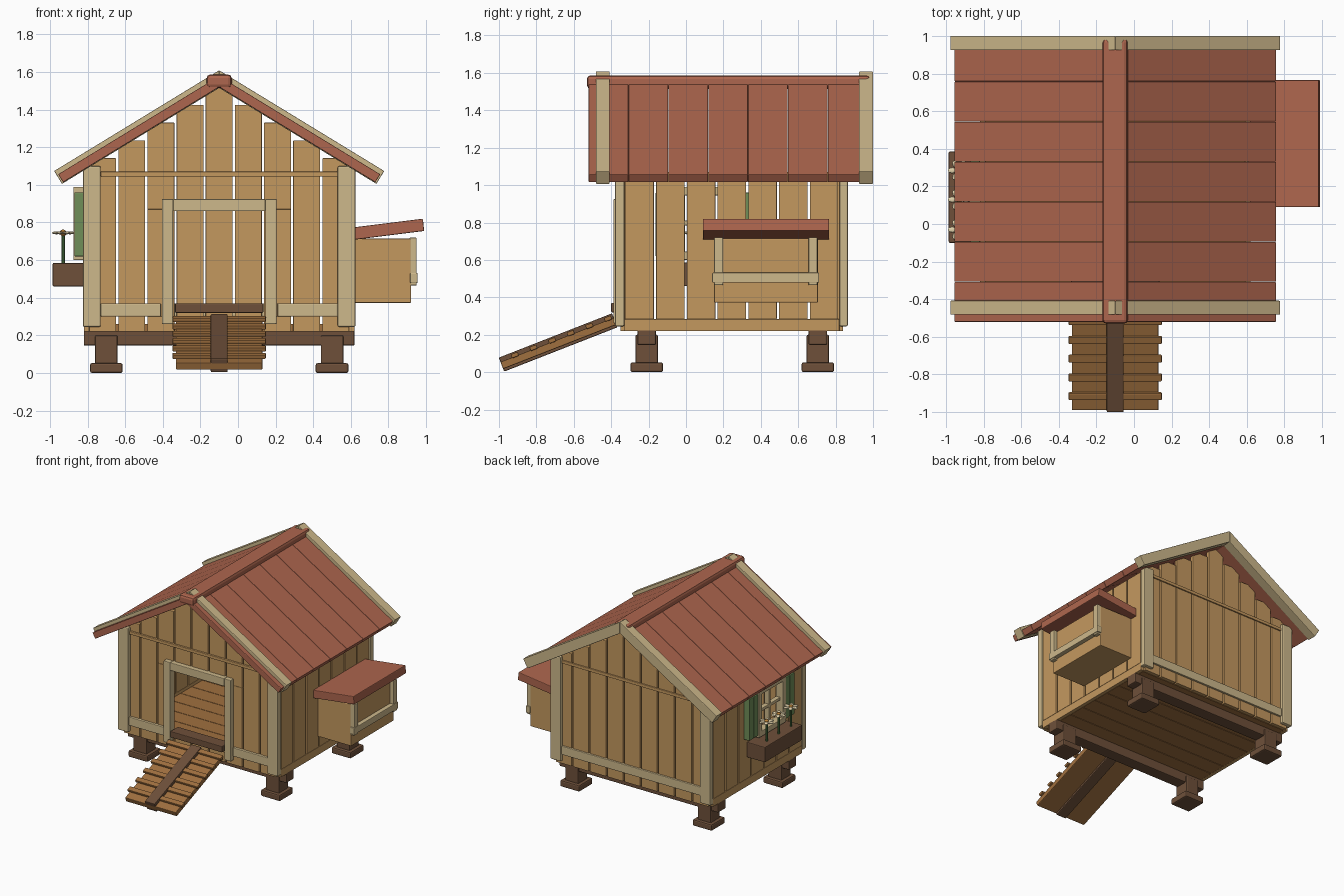
import bpy, bmesh, math
from mathutils import Vector, Matrix

cube = bpy.data.objects.get("Cube")
if cube:
    bpy.data.objects.remove(cube)


def colour(name, code):
    srgb = [int(code[i:i + 2], 16) / 255 for i in (0, 2, 4)]
    rgba = [((c + 0.055) / 1.055) ** 2.4 for c in srgb] + [1]
    m = bpy.data.materials.new(name)
    m.use_nodes = True
    m.diffuse_color = rgba
    bsdf = m.node_tree.nodes["Principled BSDF"]
    bsdf.inputs["Base Color"].default_value = rgba
    bsdf.inputs["Roughness"].default_value = 0.8
    return m


WOOD = colour("honey wood", "C4985F")
TRIM = colour("pale trim", "CDB88B")
RED = colour("red roof", "AE664E")
DARK = colour("dark brown", "6E503A")
RAMP = colour("ramp wood", "A0703F")
GREEN = colour("shutter green", "708E58")
STEM = colour("stem green", "4F7A45")
CREAM = colour("petal cream", "E6D6AE")
GOLD = colour("flower centre", "B98238")


def finish(name, bm, mat, bevel=0.0):
    bmesh.ops.recalc_face_normals(bm, faces=bm.faces)
    mesh = bpy.data.meshes.new(name)
    bm.to_mesh(mesh)
    bm.free()
    mesh.materials.append(mat)
    ob = bpy.data.objects.new(name, mesh)
    bpy.context.collection.objects.link(ob)
    if bevel:
        mod = ob.modifiers.new("soft edges", "BEVEL")
        mod.width, mod.segments = bevel, 2
    return ob


def boxes(name, spans, mat, bevel=0.005):
    """One object from boxes given as (x0, x1, y0, y1, z0, z1)."""
    bm = bmesh.new()
    for x0, x1, y0, y1, z0, z1 in spans:
        mid = Vector((x0 + x1, y0 + y1, z0 + z1)) / 2
        size = Matrix.Diagonal((x1 - x0, y1 - y0, z1 - z0, 1))
        bmesh.ops.create_cube(bm, size=1, matrix=Matrix.Translation(mid) @ size)
    return finish(name, bm, mat, bevel)


def prisms(name, items, mat, axis="y", bevel=0.005):
    """Extrude outlines (points, start, end) along x or y."""
    bm = bmesh.new()
    for pts, a, b in items:
        place = (lambda p, t: (p[0], t, p[1])) if axis == "y" else (lambda p, t: (t, p[0], p[1]))
        rings = [[bm.verts.new(place(p, t)) for p in pts] for t in (a, b)]
        for ring in rings:
            bm.faces.new(ring)
        for i in range(len(pts)):
            j = (i + 1) % len(pts)
            bm.faces.new((rings[0][i], rings[0][j], rings[1][j], rings[1][i]))
    return finish(name, bm, mat, bevel)


def cut(a0, a1, z0, z1, hole):
    """Split a board rectangle around a rectangular opening."""
    if not hole or a1 <= hole[0] or a0 >= hole[1]:
        return [(a0, a1, z0, z1)]
    h0, h1, k0, k1 = hole
    out = [(a0, a1, z0, k0), (a0, a1, k1, z1)]
    if a0 < h0:
        out.append((a0, h0, k0, k1))
    if a1 > h1:
        out.append((h1, a1, k0, k1))
    return out


CX, HALF, FRONT, BACK = -0.1, 0.72, -0.35, 0.84
PITCH, GAP = 0.61, 0.006
ANG = math.atan(PITCH)


def under(d):
    return 1.52 - PITCH * d


# Gable walls: stepped vertical boards, with a doorway in front
door = (-0.35, 0.15, 0.3, 0.87)
for name, y, hole in (("front_wall", FRONT, door), ("back_wall", BACK - 0.03, None)):
    spans = []
    for i in range(-4, 5):
        x, w = CX + i * 0.155, 0.0775 - GAP
        for a0, a1, z0, z1 in cut(x - w, x + w, 0.22, under(abs(i) * 0.155), hole):
            spans.append((a0, a1, y, y + 0.03, z0, z1))
    boxes(name, spans, WOOD, 0.003)

# Side walls: vertical boards above a sill, with a window opening on one side
window = (-0.02, 0.28, 0.64, 0.95)
step = 1.15 / 7
for name, x, hole in (("nest_side_wall", CX + HALF - 0.03, None), ("window_side_wall", CX - HALF, window)):
    spans = [(x, x + 0.03, -0.33, 0.82, 0.22, 0.283)]
    for i in range(7):
        y = -0.33 + i * step
        for a0, a1, z0, z1 in cut(y + GAP, y + step - GAP, 0.283, 1.07, hole):
            spans.append((x, x + 0.03, a0, a1, z0, z1))
    boxes(name, spans, WOOD, 0.003)

# Corner posts, bottom rails and gable strips
posts, rails, strips = [], [], []
for y0, y1 in ((FRONT - 0.03, FRONT + 0.02), (BACK - 0.02, BACK + 0.025)):
    for x in (-0.825, 0.53):
        posts.append((x, x + 0.095, y0, y1, 0.245, 1.1))
    gaps = ((-0.73, -0.41), (0.21, 0.53)) if y0 < 0 else ((-0.73, 0.53),)
    rails += [(a, b, y0 + 0.01, y1 - 0.01, 0.3, 0.37) for a, b in gaps]
    strips.append((-0.73, 0.53, y0 + 0.015, y1 - 0.015, 1.045, 1.07))
boxes("corner_posts", posts, TRIM, 0.008)
boxes("bottom_rails", rails, TRIM)
boxes("gable_strips", strips, WOOD, 0.003)

# Door frame and threshold
boxes("door_frame", [(-0.405, -0.345, -0.388, -0.33, 0.26, 0.925),
                     (0.145, 0.205, -0.388, -0.33, 0.26, 0.925),
                     (-0.345, 0.145, -0.388, -0.33, 0.86, 0.925)], TRIM)
boxes("threshold", [(-0.335, 0.135, -0.4, -0.3, 0.32, 0.37)], DARK)

# Floor, beams and feet
boxes("floor_boards", [(-0.79, 0.59, -0.32 + i * 0.1413, -0.182 + i * 0.1413, 0.22, 0.26)
                       for i in range(8)], RAMP, 0.002)
beams, legs, feet = [], [], []
for y in (-0.21, 0.705):
    beams.append((-0.82, 0.62, y - 0.05, y + 0.05, 0.145, 0.235))
    for x in (-0.7, 0.5):
        legs.append((x - 0.06, x + 0.06, y - 0.06, y + 0.06, 0.03, 0.2))
        feet.append((x - 0.087, x + 0.087, y - 0.087, y + 0.087, 0, 0.052))
boxes("floor_beams", beams, DARK, 0.008)
boxes("legs", legs, DARK, 0.008)
boxes("feet", feet, DARK, 0.01)


# Roof boards and barge boards
def slope(side, low, high, end):
    """Sloping slab outline between two heights above the underside line."""
    def point(d, n):
        return (CX + side * (d + n * math.sin(ANG)), under(d) + n * math.cos(ANG))
    inner = [(CX, 1.52 + n / math.cos(ANG)) for n in (high, low)]
    return [point(end, low), point(end, high)] + inner


boards, barges = [], []
for side in (-1, 1):
    for i in range(7):
        y = -0.52 + i * 0.213
        boards.append((slope(side, 0, 0.05, 0.83), y, y + 0.2115))
    for y0, y1 in ((-0.482, -0.408), (0.925, 1.0)):
        barges.append((slope(side, -0.004, 0.076, 0.838), y0, y1))
prisms("roof_boards", boards, RED, bevel=0.004)
prisms("barge_boards", barges, TRIM, bevel=0.004)
boxes("ridge_cap", [(CX - 0.067, CX + 0.067, -0.53, 0.985, 1.515, 1.587)], RED, 0.02)

# Nest box with trim and tilted lid
boxes("nest_box", [(0.6, 0.92, 0.15, 0.705, 0.372, 0.715)], WOOD)
nest_trim = [(0.912, 0.95, y, y + 0.048, 0.465, 0.72) for y in (0.15, 0.655)]
nest_trim.append((0.915, 0.955, 0.14, 0.712, 0.478, 0.532))
boxes("nest_trim", nest_trim, TRIM)
prisms("nest_lid", [([(0.615, 0.708), (0.99, 0.755), (0.983, 0.82), (0.607, 0.773)], 0.09, 0.765)], RED)

# Window frame, crossbars, shutters
WY = 0.13
x0, x1 = -0.875, -0.81
frame = [(x0, x1, WY - 0.175, WY + 0.175, z, z + 0.045) for z in (0.6, 0.945)]
frame += [(x0, x1, WY + s - 0.02, WY + s + 0.02, 0.6, 0.99) for s in (-0.155, 0.155)]
frame += [(-0.85, x1, WY - 0.012, WY + 0.012, 0.62, 0.96),
          (-0.85, x1, WY - 0.15, WY + 0.15, 0.785, 0.81)]
boxes("window_frame", frame, TRIM)
shutters = []
for s in (-1, 1):
    y = WY + s * 0.235
    shutters += [(-0.87, -0.82, y - 0.058, y - 0.002, 0.62, 0.96),
                 (-0.87, -0.82, y + 0.002, y + 0.058, 0.62, 0.96)]
boxes("shutters", shutters, GREEN)

# Flower box and flowers
boxes("flower_box", [(-0.985, -0.82, -0.1, 0.385, 0.46, 0.585)], DARK, 0.006)
stems, petals, centres = bmesh.new(), bmesh.new(), bmesh.new()
for y in (-0.03, 0.13, 0.285):
    root = Matrix.Translation((-0.93, y, 0.745))
    bmesh.ops.create_cone(stems, cap_ends=True, segments=8, radius1=0.009, radius2=0.009, depth=0.18,
                          matrix=Matrix.Translation((-0.93, y, 0.65)))
    for k in range(6):
        turn = Matrix.Rotation(k * math.pi / 3, 4, "Z") @ Matrix.Translation((0.036, 0, 0))
        bmesh.ops.create_uvsphere(petals, u_segments=8, v_segments=6, radius=1,
                                  matrix=root @ turn @ Matrix.Diagonal((0.024, 0.017, 0.008, 1)))
    bmesh.ops.create_uvsphere(centres, u_segments=8, v_segments=6, radius=0.018, matrix=root)
finish("flower_stems", stems, STEM)
finish("flower_petals", petals, CREAM)
finish("flower_centres", centres, GOLD)


# Ramp: plank, cleats and a centre runner
def ramp(t0, t1, n0, n1):
    c, s = 0.931, 0.364
    return [(-0.972 + c * t - s * n, 0.003 + s * t + c * n)
            for t, n in ((t0, n0), (t1, n0), (t1, n1), (t0, n1))]


prisms("ramp_plank", [(ramp(0, 0.65, 0.015, 0.055), -0.33, 0.13)], RAMP, "x")
prisms("ramp_cleats", [(ramp(t, t + 0.04, 0.05, 0.073), -0.348, 0.148)
                       for t in [0.065 + 0.107 * k for k in range(6)]], RAMP, "x")
prisms("ramp_runner", [(ramp(0, 0.65, 0, 0.08), -0.145, -0.055)], DARK, "x")
